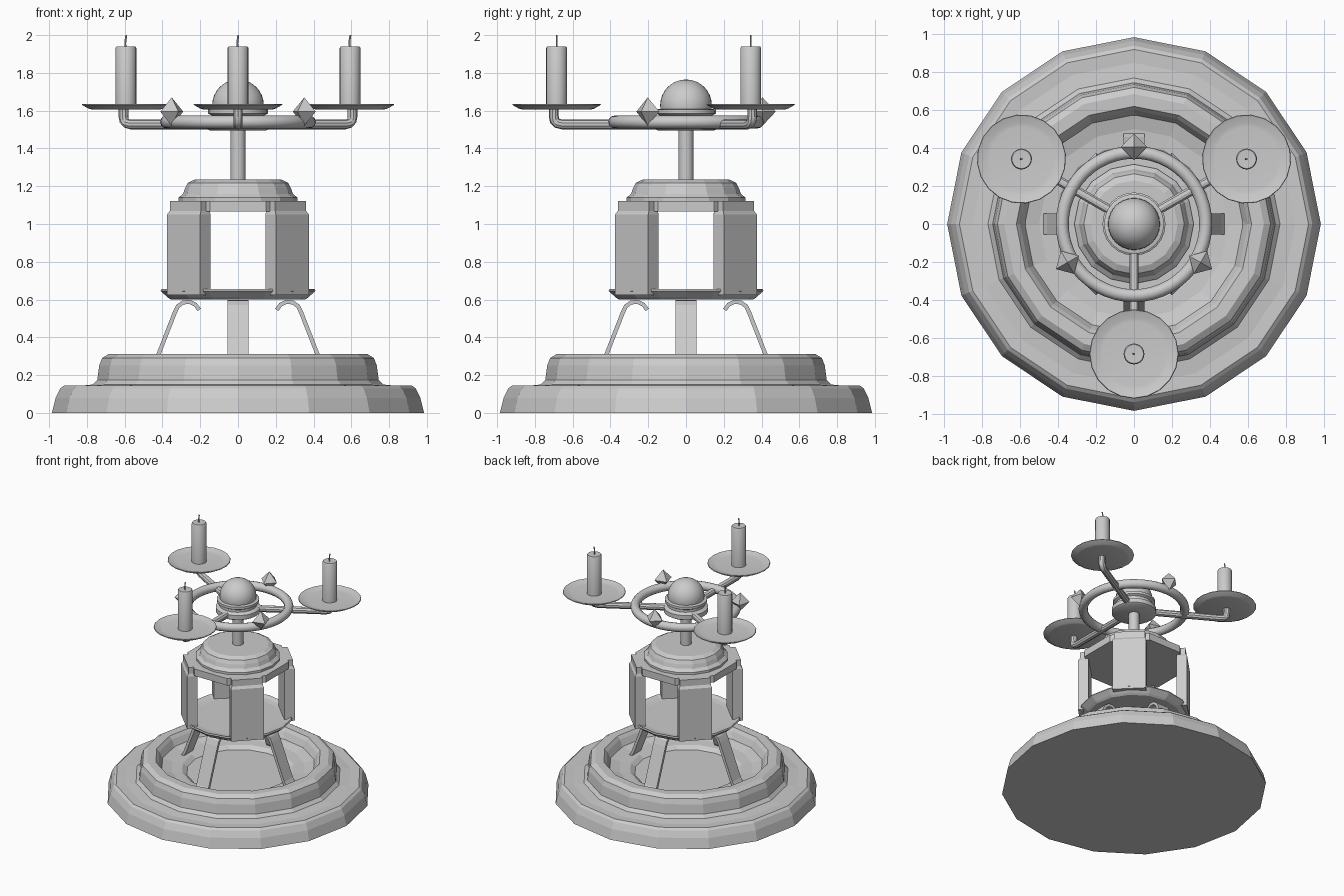
import bpy, bmesh, math
from mathutils import Matrix, Vector

if "Cube" in bpy.data.objects:
    bpy.data.objects.remove(bpy.data.objects["Cube"])

TAU = 2 * math.pi


def finish(name, bm, smooth=False, matrix=None):
    if matrix:
        bm.transform(matrix)
    bmesh.ops.recalc_face_normals(bm, faces=bm.faces)
    me = bpy.data.meshes.new(name)
    bm.to_mesh(me)
    bm.free()
    ob = bpy.data.objects.new(name, me)
    bpy.context.collection.objects.link(ob)
    if smooth:
        bpy.context.view_layer.objects.active = ob
        bpy.ops.object.select_all(action='DESELECT')
        ob.select_set(True)
        bpy.ops.object.shade_smooth_by_angle(angle=math.radians(35))
    return ob


def spin(angle):
    return Matrix.Rotation(angle, 4, 'Z')


def lathe(name, profile, sides=16, smooth=False, matrix=None, start=0.0):
    """Turn an (r, z) profile about z; open ends are capped."""
    bm = bmesh.new()
    rings = []
    for r, z in profile:
        rings.append([bm.verts.new((r * math.cos(start + TAU * i / sides),
                                    r * math.sin(start + TAU * i / sides), z))
                      for i in range(sides)])
    for a, b in zip(rings, rings[1:]):
        for i in range(sides):
            j = (i + 1) % sides
            bm.faces.new((a[i], a[j], b[j], b[i]))
    bm.faces.new(rings[0])
    bm.faces.new(rings[-1])
    return finish(name, bm, smooth, matrix)


def sweep(name, path, w, t, sides, smooth=False, matrix=None):
    """Sweep a section (half sizes w across, t in plane) along an (r, z) path."""
    bm = bmesh.new()
    pts = [Vector((r, 0, z)) for r, z in path]
    rings = []
    for i, p in enumerate(pts):
        d1 = (p - pts[i - 1]).normalized() if i else Vector()
        d2 = (pts[i + 1] - p).normalized() if i < len(pts) - 1 else Vector()
        d = (d1 + d2).normalized()
        n = Vector((-d.z, 0, d.x))
        k = math.sqrt(2) if sides == 4 else 1
        ring = []
        for s in range(sides):
            a = TAU * (s + 0.5) / sides
            ring.append(bm.verts.new(p + Vector((0, k * w * math.cos(a), 0))
                                     + n * k * t * math.sin(a)))
        rings.append(ring)
    for a, b in zip(rings, rings[1:]):
        for i in range(sides):
            j = (i + 1) % sides
            bm.faces.new((a[i], a[j], b[j], b[i]))
    bm.faces.new(rings[0])
    bm.faces.new(rings[-1])
    return finish(name, bm, smooth, matrix)


# Stepped base with a recessed bowl
lathe("base", [(0.985, 0), (0.965, 0.08), (0.94, 0.13), (0.92, 0.145), (0.85, 0.142),
               (0.77, 0.15), (0.745, 0.175), (0.735, 0.25), (0.72, 0.29), (0.685, 0.312),
               (0.62, 0.31), (0.60, 0.285), (0.575, 0.235), (0.50, 0.215),
               (0.42, 0.21), (0.385, 0.185)])

# Four S-curled strap legs
leg_path = [(0.205, 0.545), (0.225, 0.572), (0.255, 0.587), (0.29, 0.585), (0.318, 0.565),
            (0.335, 0.53), (0.45, 0.235), (0.47, 0.205), (0.50, 0.195), (0.54, 0.198),
            (0.575, 0.22), (0.60, 0.26)]
for k in range(4):
    sweep(f"leg_{k + 1}", leg_path, 0.055, 0.011, 4, matrix=spin(k * TAU / 4))

# Lower lantern plate, slightly dished
lathe("lantern_plate", [(0.355, 0.60), (0.37, 0.61), (0.41, 0.645), (0.405, 0.655),
                        (0.37, 0.64), (0.33, 0.635)])

# Four diagonal pillars with chamfered tops
for k in range(4):
    bm = bmesh.new()
    rings = []
    for z, ri, ro, h in ((0.625, 0.329, 0.407, 0.124), (1.05, 0.329, 0.407, 0.124),
                         (1.07, 0.329, 0.394, 0.116), (1.122, 0.329, 0.394, 0.116)):
        rings.append([bm.verts.new(c) for c in
                      ((ri, -h, z), (ro, -h, z), (ro, h, z), (ri, h, z))])
    for a, b in zip(rings, rings[1:]):
        for i in range(4):
            bm.faces.new((a[i], a[(i + 1) % 4], b[(i + 1) % 4], b[i]))
    bm.faces.new(rings[0])
    bm.faces.new(rings[-1])
    finish(f"pillar_{k + 1}", bm, matrix=spin(TAU / 8 + k * TAU / 4))

# Octagonal top plate and domed cap
lathe("top_plate", [(0.385, 1.065), (0.385, 1.122)], 8, start=TAU / 16)
lathe("cap", [(0.315, 1.12), (0.315, 1.14), (0.29, 1.16), (0.28, 1.19), (0.265, 1.218),
              (0.23, 1.235)])

# Stem, hub and ball
lathe("stem", [(0.04, 1.23), (0.04, 1.50)], 16, True)
lathe("hub", [(0.15, 1.495), (0.166, 1.505), (0.166, 1.54), (0.14, 1.555), (0.14, 1.575),
              (0.158, 1.585), (0.158, 1.605), (0.14, 1.61)], 24, True)
bm = bmesh.new()
bmesh.ops.create_uvsphere(bm, u_segments=32, v_segments=16, radius=0.137)
finish("ball", bm, True, Matrix.Translation((0, 0, 1.628)))

# Ring around the hub
bpy.ops.mesh.primitive_torus_add(major_segments=48, minor_segments=12, major_radius=0.378,
                                 minor_radius=0.034, location=(0, 0, 1.54))
ring = bpy.context.object
ring.name = "ring"
bpy.ops.object.shade_smooth_by_angle(angle=math.radians(35))

# Three arms, each with dish, candle and wick; ornaments sit between them
arm_path = [(0.10, 1.527), (0.655, 1.527), (0.682, 1.533), (0.696, 1.548), (0.70, 1.57),
            (0.70, 1.61)]
for k in range(3):
    ang = -TAU / 4 + k * TAU / 3
    sweep(f"arm_{k + 1}", arm_path, 0.026, 0.026, 10, True, spin(ang))
    place = spin(ang) @ Matrix.Translation((0.685, 0, 0))
    lathe(f"dish_{k + 1}", [(0.185, 1.607), (0.20, 1.611), (0.235, 1.631), (0.232, 1.636),
                            (0.19, 1.622), (0.17, 1.620)], 20, True, place)
    lathe(f"candle_{k + 1}", [(0.055, 1.61), (0.055, 1.932), (0.05, 1.94), (0.014, 1.938)],
          20, True, place)
    wick_spot = Matrix.Translation(place.translation)
    sweep(f"wick_{k + 1}", [(0, 1.93), (-0.004, 1.955), (-0.002, 1.975), (0.002, 2.0)],
          0.005, 0.005, 6, True, wick_spot)

    bm = bmesh.new()
    ring4 = [bm.verts.new((0.07 * math.cos(i * TAU / 4), 0.07 * math.sin(i * TAU / 4), 0))
             for i in range(4)]
    for z in (0.075, -0.075):
        tip = bm.verts.new((0, 0, z))
        for i in range(4):
            bm.faces.new((ring4[i], ring4[(i + 1) % 4], tip))
    finish(f"ornament_{k + 1}", bm,
           matrix=spin(ang + TAU / 6) @ Matrix.Translation((0.405, 0, 1.595)))
